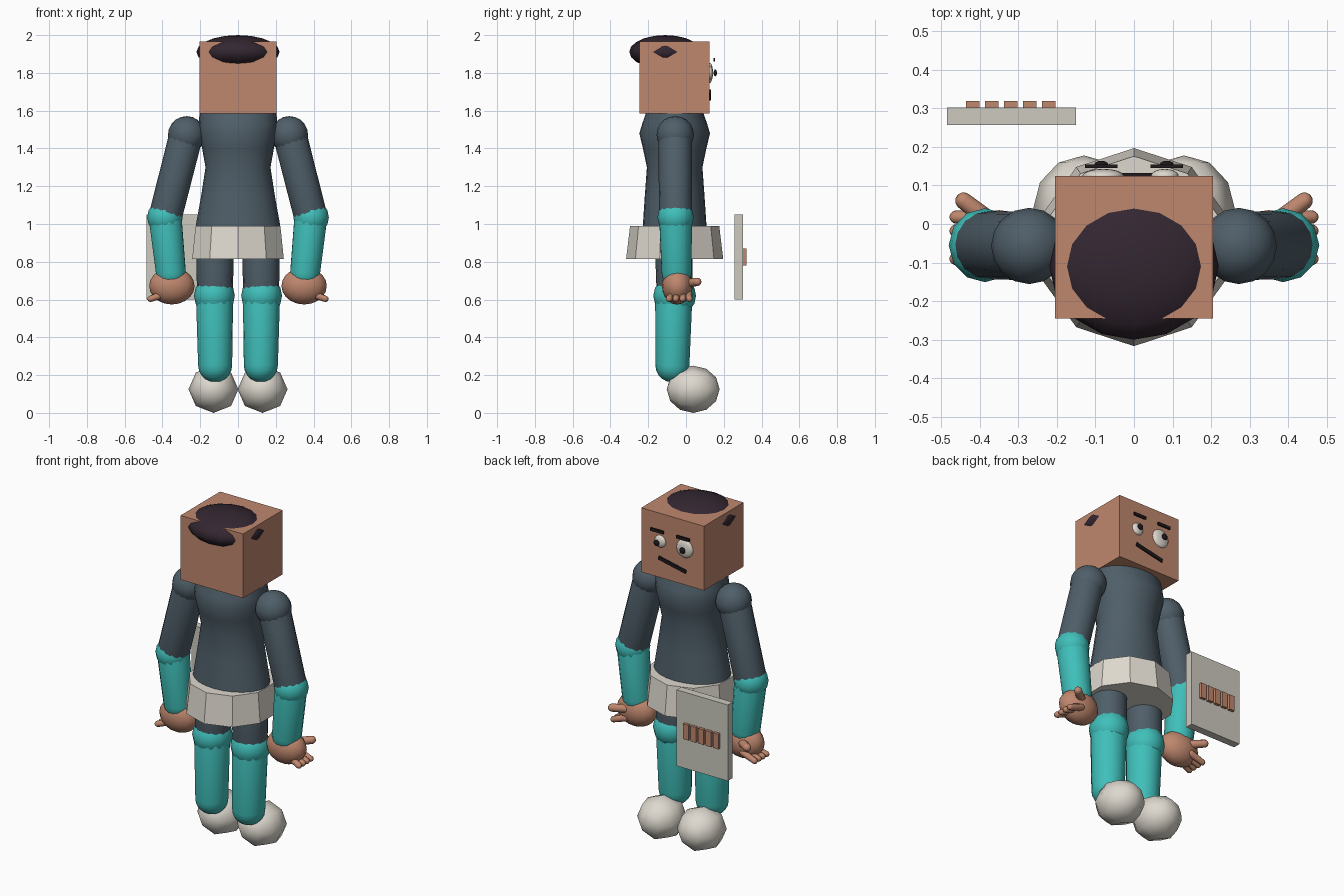
import bpy, bmesh, math
from mathutils import Vector, Matrix

if "Cube" in bpy.data.objects:
    bpy.data.objects.remove(bpy.data.objects["Cube"])


def material(name, rgb):
    m = bpy.data.materials.new(name)
    lin = [c / 12.92 if c < 0.04 else ((c + 0.055) / 1.055) ** 2.4 for c in rgb]
    m.diffuse_color = (*lin, 1)
    m.use_nodes = True
    m.node_tree.nodes["Principled BSDF"].inputs["Base Color"].default_value = m.diffuse_color
    return m


SKIN = material("skin", (0.75, 0.53, 0.43))
TEAL = material("teal", (0.25, 0.75, 0.73))
SLATE = material("slate", (0.31, 0.37, 0.41))
WHITE = material("off_white", (0.87, 0.85, 0.81))
PLATE = material("plate_grey", (0.80, 0.79, 0.75))
HAIR = material("hair_dark", (0.20, 0.15, 0.19))
BLACK = material("black", (0.12, 0.10, 0.11))
Y = -0.06  # depth of the body axis


def finish(name, bm, mat, angle=None):
    bmesh.ops.recalc_face_normals(bm, faces=bm.faces)
    me = bpy.data.meshes.new(name)
    bm.to_mesh(me)
    bm.free()
    me.materials.append(mat)
    ob = bpy.data.objects.new(name, me)
    bpy.context.collection.objects.link(ob)
    if angle:
        bpy.ops.object.select_all(action='DESELECT')
        ob.select_set(True)
        bpy.context.view_layer.objects.active = ob
        bpy.ops.object.shade_smooth_by_angle(angle=math.radians(angle))
    return ob


def box(name, lo, hi, mat, tilt=0):
    bm = bmesh.new()
    lo, hi = Vector(lo), Vector(hi)
    mtx = (Matrix.Translation((lo + hi) / 2) @ Matrix.Rotation(tilt, 4, 'Y')
           @ Matrix.Diagonal((*(hi - lo), 1)))
    bmesh.ops.create_cube(bm, size=1, matrix=mtx)
    return finish(name, bm, mat)


def ball(name, c, r, mat, seg=16, rings=10, rot=None):
    bm = bmesh.new()
    mtx = Matrix.Translation(c) @ Matrix.Diagonal((*r, 1))
    if rot:
        mtx = mtx @ rot
    bmesh.ops.create_uvsphere(bm, u_segments=seg, v_segments=rings, radius=1, matrix=mtx)
    return finish(name, bm, mat, 60)


def limb(name, a, b, ra, rb, mat, seg=16):
    """Tapered capsule between two points."""
    a, b = Vector(a), Vector(b)
    d = b - a
    rows = []
    for i in range(1, 6):
        t = math.pi / 2 * i / 5
        rows.append((-ra * math.cos(t), ra * math.sin(t)))
    for i in range(0, 5):
        t = math.pi / 2 * i / 5
        rows.append((d.length + rb * math.sin(t), rb * math.cos(t)))
    mtx = Matrix.Translation(a) @ d.to_track_quat('Z', 'Y').to_matrix().to_4x4()
    return lathe(name, [(z, r, r) for z, r in rows], mat, seg, mtx, 60)


def lathe(name, rows, mat, seg, mtx, angle=None, start=0.0):
    """Stack of elliptical rings (z, rx, ry) with closed ends."""
    bm = bmesh.new()
    rings = []
    for z, rx, ry in rows:
        rings.append([bm.verts.new(mtx @ Vector((rx * math.cos(start + 2 * math.pi * k / seg),
                                                 ry * math.sin(start + 2 * math.pi * k / seg), z)))
                      for k in range(seg)])
    for p, q in zip(rings, rings[1:]):
        for k in range(seg):
            n = (k + 1) % seg
            bm.faces.new((p[k], p[n], q[n], q[k]))
    bm.faces.new(rings[0][::-1])
    bm.faces.new(rings[-1])
    return finish(name, bm, mat, angle)


# Head and hair
box("head", (-0.205, -0.245, 1.585), (0.205, 0.125, 1.965), SKIN)
ball("hair", (0, -0.11, 1.911), (0.22, 0.19, 0.089), HAIR)

# Face, on the +y side
for side, s, r in (("right", 1, 0.036), ("left", -1, 0.054)):
    ball(side + "_eye", (s * 0.08, 0.125, 1.80), (r, 0.018, r), WHITE)
    ball(side + "_pupil", (s * 0.085, 0.155, 1.80), (0.018, 0.009, 0.018), BLACK, 12, 8)
    box(side + "_eyebrow", (s * 0.085 - 0.042, 0.146, 1.861),
        (s * 0.085 + 0.042, 0.154, 1.879), BLACK)
box("mouth", (-0.092, 0.123, 1.673), (0.092, 0.132, 1.694), BLACK, tilt=-0.21)

# Torso and belt skirt
body_axis = Matrix.Translation((0, Y, 0))
lathe("torso", [(0.93, 0.23, 0.175), (1.0, 0.222, 0.168), (1.15, 0.195, 0.158),
                (1.3, 0.172, 0.147), (1.40, 0.19, 0.168), (1.48, 0.207, 0.187),
                (1.53, 0.208, 0.172), (1.6, 0.203, 0.148)],
      SLATE, 24, body_axis, 50)
lathe("skirt", [(0.815, 0.255, 0.257), (0.99, 0.236, 0.236)], WHITE, 10, body_axis,
      start=math.pi / 2)

for side, s in (("right", 1), ("left", -1)):
    # Legs
    limb(side + "_thigh", (s * 0.122, Y - 0.005, 0.90), (s * 0.122, Y, 0.62), 0.1, 0.095, SLATE)
    ball(side + "_knee", (s * 0.125, Y, 0.62), (0.108, 0.113, 0.108), TEAL, 12, 8)
    limb(side + "_shin", (s * 0.124, Y - 0.005, 0.60), (s * 0.121, Y - 0.012, 0.252),
         0.098, 0.09, TEAL)
    ball(side + "_foot", (s * 0.13, 0.038, 0.125), (0.132, 0.14, 0.125), WHITE, 8, 6,
         Matrix.Rotation(math.pi / 2, 4, 'X'))

    # Arms
    ball(side + "_shoulder", (s * 0.272, Y + 0.003, 1.472), (0.099, 0.099, 0.099), SLATE)
    limb(side + "_upper_arm", (s * 0.28, Y + 0.003, 1.45), (s * 0.382, Y + 0.005, 1.05),
         0.089, 0.088, SLATE)
    ball(side + "_elbow", (s * 0.387, Y + 0.005, 1.035), (0.094, 0.096, 0.094), TEAL, 12, 8)
    limb(side + "_forearm", (s * 0.385, Y + 0.005, 1.03), (s * 0.355, Y + 0.01, 0.74),
         0.088, 0.08, TEAL)

    # Hands with four fingers and a thumb
    ball(side + "_hand", (s * 0.35, Y + 0.014, 0.672), (0.12, 0.082, 0.098), SKIN)
    for i in range(4):
        y = Y - 0.03 + 0.036 * i
        limb(f"{side}_finger_{i + 1}", (s * 0.385, y * 0.8, 0.632), (s * 0.462, y, 0.604),
             0.02, 0.017, SKIN, 10)
    limb(side + "_thumb", (s * 0.37, 0.005, 0.685), (s * 0.442, 0.06, 0.694),
         0.024, 0.022, SKIN, 10)

# Floating tablet with a row of bars
box("tablet", (-0.485, 0.257, 0.60), (-0.15, 0.302, 1.05), PLATE)
for i in range(5):
    x = -0.418 + 0.0492 * i
    box(f"tablet_bar_{i + 1}", (x - 0.0175, 0.30, 0.78), (x + 0.0175, 0.319, 0.87), SKIN)
